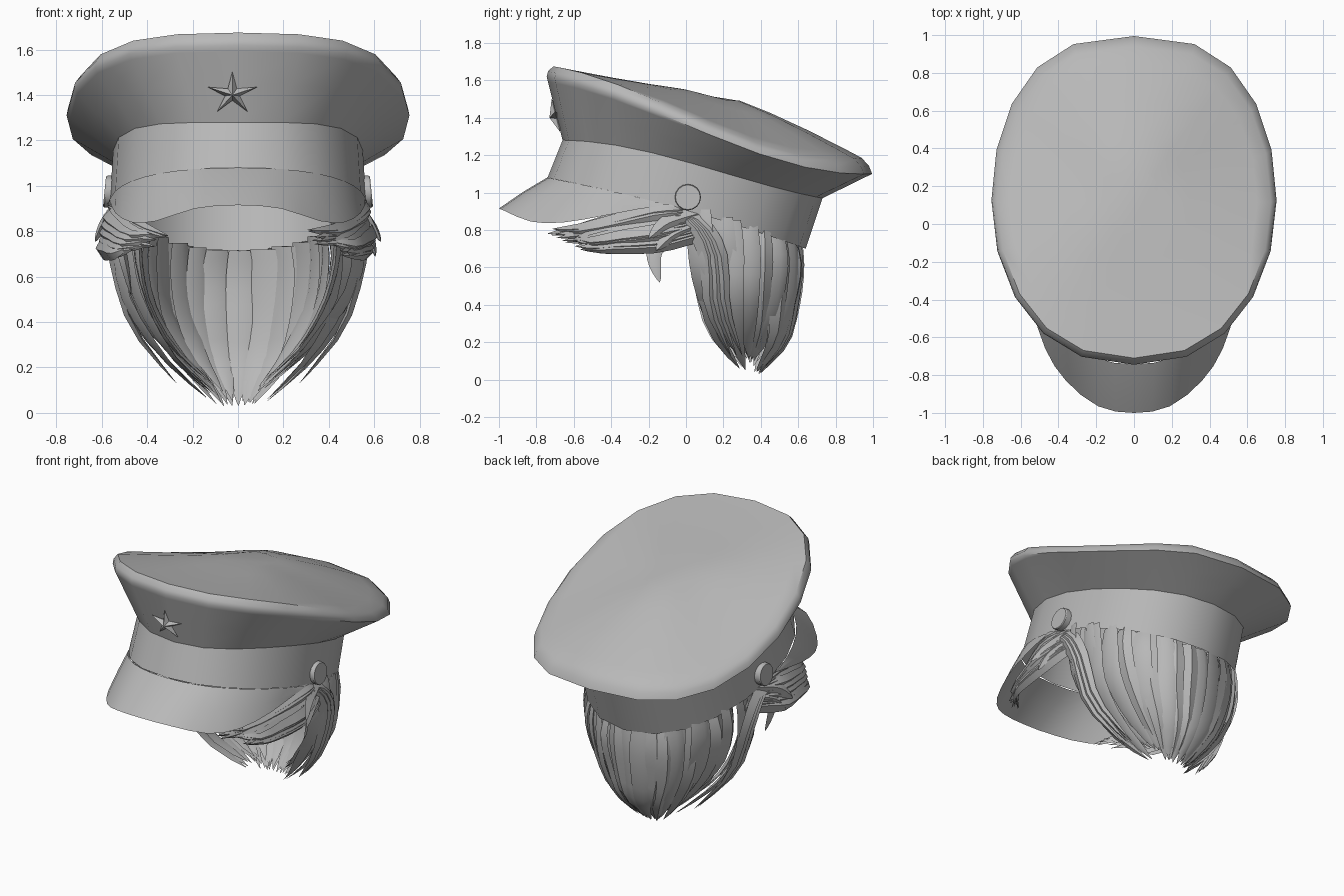
import bpy, bmesh, math, random
from mathutils import Vector

if "Cube" in bpy.data.objects:
    bpy.data.objects.remove(bpy.data.objects["Cube"])

random.seed(4)
SEG = 20
grey = bpy.data.materials.new("plain grey")
grey.diffuse_color = (0.48, 0.48, 0.48, 1)
grey.use_nodes = True
grey.node_tree.nodes["Principled BSDF"].inputs["Base Color"].default_value = grey.diffuse_color


def make(name, verts, faces, angle=35):
    """Mesh object with consistent normals, one material, smooth by angle."""
    me = bpy.data.meshes.new(name)
    me.from_pydata([tuple(v) for v in verts], [], faces)
    bm = bmesh.new()
    bm.from_mesh(me)
    bmesh.ops.remove_doubles(bm, verts=bm.verts, dist=1e-5)
    bmesh.ops.recalc_face_normals(bm, faces=bm.faces)
    bm.to_mesh(me)
    bm.free()
    me.materials.append(grey)
    ob = bpy.data.objects.new(name, me)
    bpy.context.collection.objects.link(ob)
    bpy.ops.object.select_all(action='DESELECT')
    ob.select_set(True)
    bpy.context.view_layer.objects.active = ob
    bpy.ops.object.shade_smooth_by_angle(angle=math.radians(angle))
    return ob


def ring_point(a, cy, rx, ry, z, power=1.0, back_power=None):
    """Point of a tilted oval; a = 0 faces front, z is a cubic in -cos(a)."""
    s, t = math.sin(a), -math.cos(a)
    if back_power and t > 0:
        power = back_power
    x = rx * math.copysign(abs(s) ** power, s)
    return Vector((x, cy + ry * t, sum(c * t ** i for i, c in enumerate(z))))


def ring(*args):
    return [ring_point(2 * math.pi * i / SEG, *args) for i in range(SEG)]


def loft(rings, closed=True):
    n = len(rings[0])
    verts = [p for r in rings for p in r]
    faces = [(j * n + i, j * n + (i + 1) % n, (j + 1) * n + (i + 1) % n, (j + 1) * n + i)
             for j in range(len(rings) - 1) for i in range(n if closed else n - 1)]
    return verts, faces


def spline(pts, t):
    """Catmull-Rom position at t in 0..1."""
    n = len(pts) - 1
    i = min(int(t * n), n - 1)
    u = t * n - i
    a, b, c, d = (pts[max(0, min(n, i + k))] for k in (-1, 0, 1, 2))
    return 0.5 * (2 * b + (c - a) * u + (2 * a - 5 * b + 4 * c - d) * u * u
                  + (3 * b - a - 3 * c + d) * u ** 3)


# Hat band and crown outline ovals
BAND_LOW = (-0.05, 0.565, 0.69, (0.92, -0.19, -0.03), 0.9)
BAND_TOP = (0.035, 0.55, 0.695, (1.155, -0.2, -0.03, 0.045), 0.9)
RIM = (0.125, 0.755, 0.87, (1.31, -0.36, 0.05, 0.10), 0.85, 0.73)
RIM_TOP = (0.115, 0.725, 0.825, (1.37, -0.36, 0.06, 0.115), 0.85, 0.73)

make("hat_band", *loft([ring(*BAND_LOW), ring(*BAND_TOP)]))

# Crown: flared wall, rounded rim and domed lid
low, rim, lid = ring(*BAND_TOP), ring(*RIM), ring(*RIM_TOP)
wall = [[p.lerp(q, f) for p, q in zip(low, rim)] for f in (0, 0.5, 0.92)]
mid_rim = [p.lerp(q, 0.5) + (p - Vector((0, 0.12, p.z))) * 0.012 for p, q in zip(rim, lid)]
centre = Vector((0, 0.12, 1.54))
dome = []
for f in (0.9, 0.65, 0.4, 0.2):
    layer = []
    for p in lid:
        q = centre.lerp(p, f)
        q.z = centre.z + (p.z - centre.z) * f ** 1.25
        layer.append(q)
    dome.append(layer)
verts, faces = loft(wall + [rim, mid_rim, lid] + dome)
faces.append(tuple(range(len(verts) - SEG, len(verts))))
make("crown", verts, faces, 45)

# Visor: lofted from the band's front edge to a drooping outer edge
half = [(0, -1.0, 0.915), (0.19, -0.965, 0.9), (0.36, -0.83, 0.845),
        (0.47, -0.66, 0.84), (0.54, -0.42, 0.88), (0.568, -0.11, 0.94)]
pts = [Vector((-x, y, z)) for x, y, z in half[:0:-1]] + [Vector(p) for p in half]
outer = [spline(pts, i / 20) for i in range(21)]
inner = [ring_point(math.radians(-90 + 9 * i), *BAND_LOW) for i in range(21)]
inner = [Vector((p.x * 1.004, p.y * 1.004, p.z)) for p in inner]
middle = [p.lerp(q, 0.5) + Vector((0, 0, 0.006)) for p, q in zip(inner, outer)]
make("visor", *loft([inner, middle, outer], False), 40)

# Side buttons: short bevelled discs
for side, name in ((1, "right_button"), (-1, "left_button")):
    rings = []
    for x, r in ((0.53, 0.07), (0.582, 0.07), (0.588, 0.066)):
        rings.append([Vector((side * (x - 0.1 * r * math.sin(a)), 0.01 + r * math.cos(a),
                              0.975 + r * math.sin(a)))
                      for a in [math.tau * i / 16 for i in range(16)]])
    verts, faces = loft(rings)
    faces += [tuple(range(16)), tuple(range(32, 48))]
    make(name, verts, faces, 30)

# Star badge: ten-point outline with a raised middle, leaning with the crown
star = []
for i in range(10):
    r = 0.115 if i % 2 == 0 else 0.034
    u, v = r * math.sin(math.pi * i / 5), 0.85 * r * math.cos(math.pi * i / 5)
    star.append(Vector((u - 0.025, -0.695 - 0.24 * v + 0.4 * u * u, 1.405 + v)))
peak, back = Vector((-0.025, -0.73, 1.40)), Vector((-0.025, -0.67, 1.405))
make("star_badge", star + [peak, back],
     [(i, (i + 1) % 10, k) for i in range(10) for k in (10, 11)], 5)


def lock(path, width, thick, axis, steps=10):
    """Tapered hair lock with a ridged section; axis = point it faces away from."""
    rings = []
    for j in range(steps + 1):
        t = j / steps
        p = spline(path, t)
        tan = (spline(path, min(1, t + 0.02)) - spline(path, max(0, t - 0.02))).normalized()
        out = p - axis(p)
        out = (out - tan * out.dot(tan)).normalized()
        side = tan.cross(out)
        k = min(1, 0.75 + t) * max(0.02, 1 - t ** 3.2)
        w, h = width * k / 2, thick * k
        rings.append([p - side * w, p - side * w * 0.2 + out * h, p + side * w, p - out * h * 0.6])
    verts, faces = loft(rings)
    return verts, faces + [(0, 1, 2, 3), tuple(range(len(verts) - 4, len(verts)))]


def locks_object(name, items):
    verts, faces = [], []
    for v, f in items:
        n = len(verts)
        verts += v
        faces += [tuple(i + n for i in q) for q in f]
    make(name, verts, faces, 40)


# Back hair: two layers of locks hanging inside the band and gathering to a point
def back_lock(angle, scale, width):
    root = ring_point(math.pi - angle, *BAND_LOW)
    s = abs(math.sin(angle))
    tip_z = 0.01 + 0.04 * s + random.uniform(0, 0.09) * (0.3 + s)
    top = root.z + 0.015
    path = []
    # drop fraction, sideways shrink, front-back shrink
    for f, rx, ry in ((0, 0.94, 0.89), (0.2, 0.97, 0.91), (0.48, 0.88, 0.83),
                      (0.76, 0.62, 0.68), (1, 0.25, 0.2)):
        k = scale * random.uniform(0.97, 1.02)
        path.append(Vector((root.x * rx * k, 0.34 + (root.y - 0.34) * ry * k, top + (tip_z - top) * f)))
    return lock(path, width, 0.024, lambda p: Vector((0, 0.3, p.z)))


for name, n, low_s, high_s, width in (("back_hair_outer", 21, 0.99, 1.01, 0.15),
                                      ("back_hair_inner", 17, 0.86, 0.95, 0.15)):
    locks_object(name, [back_lock(math.radians(-80 + 160 * i / (n - 1) + random.uniform(-2.5, 2.5)),
                                  random.uniform(low_s, high_s), width * random.uniform(0.8, 1.1))
                        for i in range(n)])

# Side hair: wavy locks swept forward from the temples and curled in below the visor
for side, name in ((1, "right_side_hair"), (-1, "left_side_hair")):
    paths = []
    for i in range(12):
        k, r = i / 11, random.uniform(-0.02, 0.02)
        tip = 0.47 - 0.19 * k + random.uniform(-0.03, 0.03)
        paths.append([(0.51, 0.12 - 0.14 * k, 0.79 + 0.12 * k), (0.55, 0.0 - 0.05 * k, 0.76 + 0.15 * k),
                      (0.585 - 0.04 * k + r, -0.17, 0.72 + 0.18 * k),
                      (0.56 - 0.06 * k + r, -0.36 + r, 0.71 + 0.145 * k),
                      (0.53 - 0.11 * k + r, -0.47 - 0.1 * k, 0.70 + 0.11 * k),
                      (tip, -0.55 - 0.17 * k + r, 0.71 + 0.09 * k + r)])
    # Outward flicks
    paths += [[(0.53, 0.06, 0.89), (0.58, -0.1, 0.84), (0.63, -0.2, 0.755)],
              [(0.52, 0.08, 0.84), (0.575, -0.07, 0.78), (0.605, -0.16, 0.69)]]
    # Locks arching back over the ear to join the back hair
    for k in (0, 0.5, 1):
        paths.append([(0.53, -0.1 + 0.05 * k, 0.9), (0.55, 0.03 + 0.06 * k, 0.82),
                      (0.54, 0.11 + 0.07 * k, 0.66), (0.46, 0.13 + 0.08 * k, 0.38),
                      (0.27, 0.24 + 0.06 * k, 0.13)])
    # Loose hanging lock
    if side < 0:
        paths.append([(0.53, -0.08, 0.78), (0.5, -0.17, 0.68), (0.47, -0.14, 0.52)])
    locks_object(name, [lock([Vector((side * x, y, z)) for x, y, z in p], 0.095, 0.028,
                             lambda p: Vector((0, p.y, 0.8))) for p in paths])
